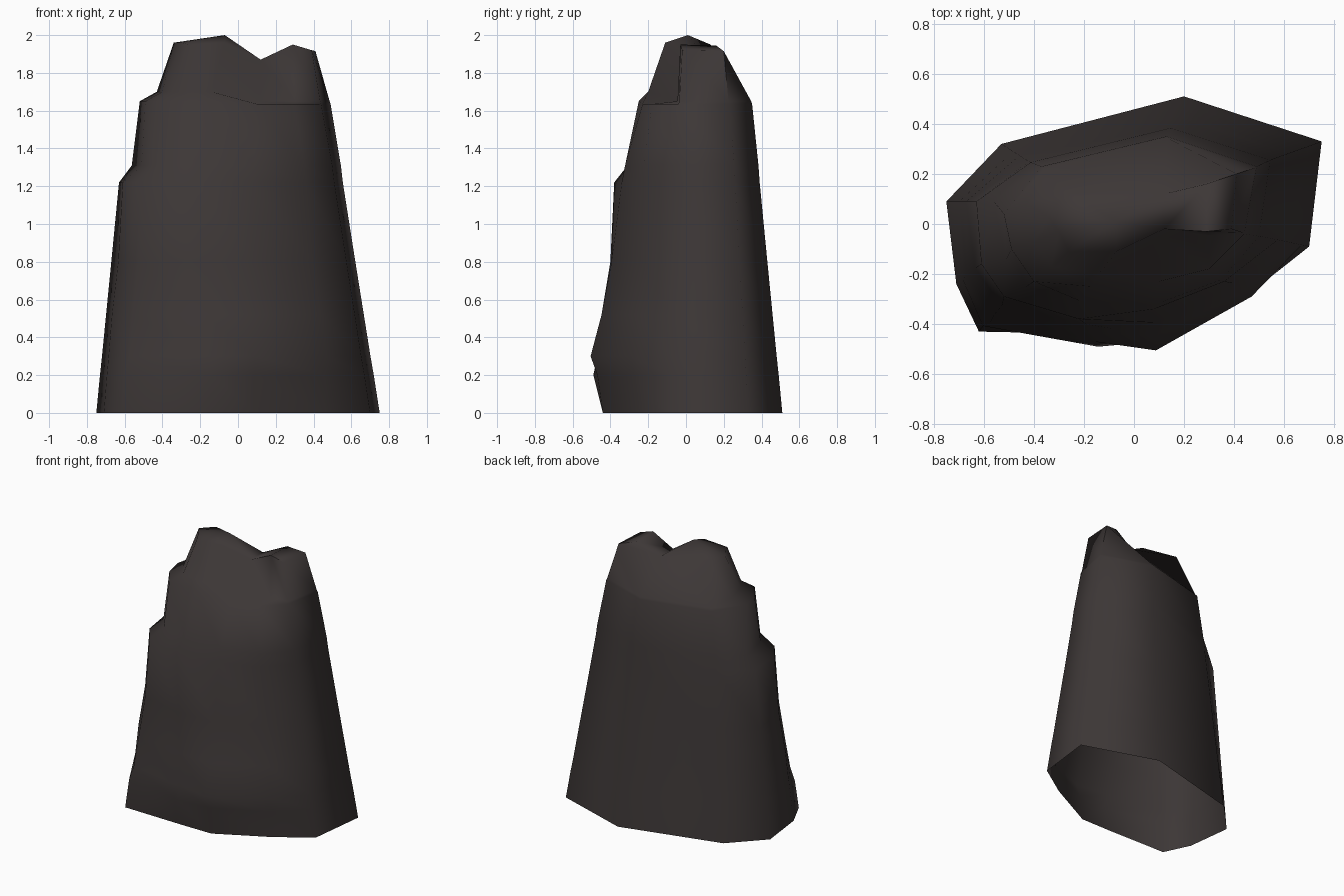
import bpy, bmesh, math

if "Cube" in bpy.data.objects:
    bpy.data.objects.remove(bpy.data.objects["Cube"])

rock_mat = bpy.data.materials.new("dark brown stone")
rock_mat.diffuse_color = (0.046, 0.038, 0.037, 1)
rock_mat.use_nodes = True
rock_mat.node_tree.nodes["Principled BSDF"].inputs["Base Color"].default_value = rock_mat.diffuse_color

# Ten corner columns, ordered: left, back left, back, back right, right,
# front right, front, front mid, front left corner, left front
base = [(-.75, .09), (-.53, .32), (.20, .51), (.75, .33), (.70, -.09),
        (.46, -.25), (.09, -.44), (-.14, -.44), (-.62, -.43), (-.71, -.24)]
waist = [(-.63, .09), (-.42, .25), (.15, .39), (.555, .26), (.51, -.05),
         (.36, -.23), (.08, -.34), (-.22, -.38), (-.52, -.29), (-.61, -.16)]
shoulder = [(-.52, .04), (-.37, .23), (.13, .35), (.49, .23), (.44, -.04),
            (.30, -.18), (.10, -.23), (-.17, -.25), (-.40, -.23), (-.49, -.10)]
neck = [(-.43, .08), (-.36, .22), (.13, .345), (.485, .225), (.435, -.035),
        (.30, -.045), (.12, -.055), (-.14, -.20), (-.33, -.17), (-.40, -.07)]
crown = [(-.34, .03, 1.96), (-.27, .13, 1.95), (.12, .12, 1.87), (.41, .20, 1.915),
         (.39, -.02, 1.92), (.29, -.03, 1.95), (.12, -.02, 1.87),
         (-.07, -.11, 1.96), (-.26, -.11, 1.95), (-.30, -.03, 1.96)]


def level(ring, z, back_z=None):
    """Give a ring a height; the back and right columns may differ."""
    return [(x, y, back_z if back_z and 1 <= i <= 6 else z)
            for i, (x, y) in enumerate(ring)]


def blend(a, b, t, moves):
    """Ring between two rings, with some corners pushed by an offset."""
    out = []
    for i, (p, q) in enumerate(zip(a, b)):
        dx, dy = moves.get(i, (0, 0))
        out.append((p[0] + (q[0] - p[0]) * t + dx, p[1] + (q[1] - p[1]) * t + dy))
    return out


# Front bulges near the foot, and the stepped ledge above the waist
foot = blend(base, waist, .16, {5: (.02, -.03), 6: (0, -.045), 7: (.01, -.06)})
bulge = blend(base, waist, .25, {5: (.035, -.045), 6: (0, -.09), 7: (0, -.045), 8: (.02, 0)})
above = blend(base, waist, .43, {5: (.02, -.03), 6: (0, -.05), 7: (0, -.02), 8: (.02, .01)})
chest = blend(base, waist, .66, {6: (0, -.02), 8: (.025, .01), 9: (.01, .01)})
ledge = blend(waist, shoulder, .16, {0: (.05, .01), 7: (0, .05), 8: (.07, .03), 9: (.08, .01)})

rings = [level(base, 0), level(foot, .2), level(bulge, .3), level(above, .52),
         level(chest, .8), level(waist, 1.22), level(ledge, 1.31),
         level(shoulder, 1.65, 1.635), level(neck, 1.70, 1.65), crown]

# Open-bottomed shell
bm = bmesh.new()
loops = [[bm.verts.new(p) for p in ring] for ring in rings]
n = len(base)
for low, high in zip(loops, loops[1:]):
    for i in range(n):
        j = (i + 1) % n
        bm.faces.new((low[i], low[j], high[j], high[i]))

# Two peaks split by a notch between the back and front columns
top = loops[-1]
for peak, ids in (((-.07, .01, 2.0), (0, 1, 2, 6, 7, 8, 9)),
                  ((.29, .16, 1.945), (2, 3, 4, 5, 6))):
    tip = bm.verts.new(peak)
    for k, i in enumerate(ids):
        bm.faces.new((top[i], top[ids[(k + 1) % len(ids)]], tip))

mesh = bpy.data.meshes.new("rock_pillar")
bm.to_mesh(mesh)
bm.free()
# Columns run clockwise from above, so turn the faces outward
mesh.flip_normals()
rock = bpy.data.objects.new("rock_pillar", mesh)
bpy.context.collection.objects.link(rock)
mesh.materials.append(rock_mat)
bpy.context.view_layer.objects.active = rock
rock.select_set(True)
bpy.ops.object.shade_smooth_by_angle(angle=math.radians(85))
